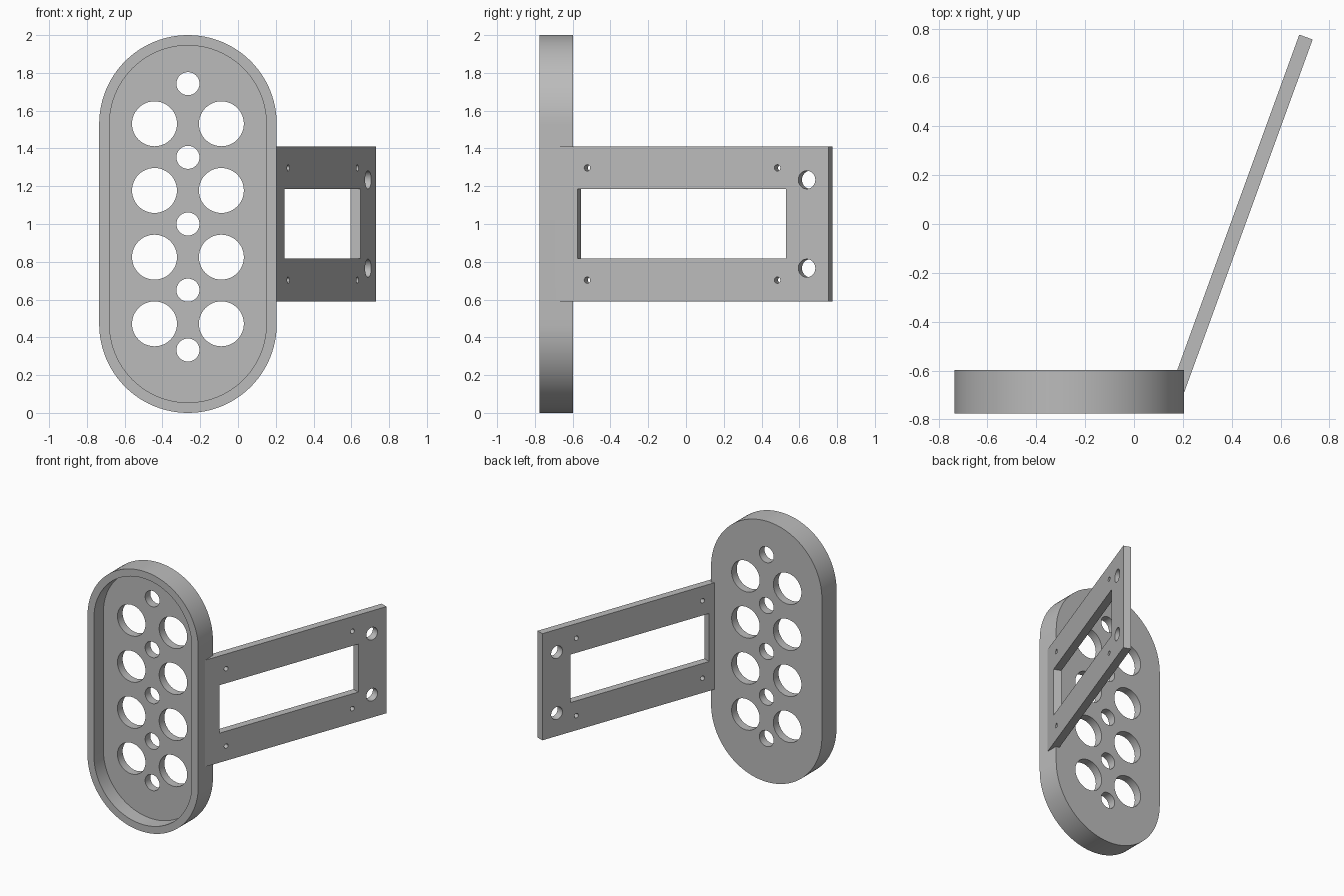
import bpy, bmesh
from math import sin, cos, pi, radians
from mathutils import Matrix, Vector

cube = bpy.data.objects.get("Cube")
if cube:
    bpy.data.objects.remove(cube, do_unlink=True)

grey = bpy.data.materials.new("plain grey")
grey.use_nodes = True
grey.diffuse_color = (0.5, 0.5, 0.5, 1)
grey.node_tree.nodes["Principled BSDF"].inputs["Base Color"].default_value = (0.5, 0.5, 0.5, 1)


def circle(x, y, r, n=48):
    return [(x + r * cos(2 * pi * i / n), y + r * sin(2 * pi * i / n)) for i in range(n)]


def rectangle(x0, x1, y0, y1):
    return [(x0, y0), (x1, y0), (x1, y1), (x0, y1)]


def stadium(r, half_straight, n=48):
    top = [(r * cos(pi * i / n), half_straight + r * sin(pi * i / n)) for i in range(n + 1)]
    return top + [(-x, -y) for x, y in top]


def prisms(name, outlines, low, high, frame):
    """Extrude closed outlines between two heights in a local frame."""
    bm = bmesh.new()
    for outline in outlines:
        face = bm.faces.new([bm.verts.new((x, y, low)) for x, y in outline])
        ext = bmesh.ops.extrude_face_region(bm, geom=[face])
        moved = [g for g in ext["geom"] if isinstance(g, bmesh.types.BMVert)]
        bmesh.ops.translate(bm, verts=moved, vec=(0, 0, high - low))
    bmesh.ops.recalc_face_normals(bm, faces=bm.faces)
    bm.transform(frame)
    mesh = bpy.data.meshes.new(name)
    bm.to_mesh(mesh)
    bm.free()
    mesh.materials.append(grey)
    obj = bpy.data.objects.new(name, mesh)
    bpy.context.collection.objects.link(obj)
    return obj


def cut(obj, cutter):
    """Subtract the cutter, apply, and remove it."""
    mod = obj.modifiers.new("cut", "BOOLEAN")
    mod.operation, mod.solver, mod.object = "DIFFERENCE", "EXACT", cutter
    bpy.ops.object.select_all(action="DESELECT")
    bpy.context.view_layer.objects.active = obj
    obj.select_set(True)
    bpy.ops.object.modifier_apply(modifier=mod.name)
    bpy.data.objects.remove(cutter, do_unlink=True)


def finish(obj):
    bpy.ops.object.select_all(action="DESELECT")
    bpy.context.view_layer.objects.active = obj
    obj.select_set(True)
    bpy.ops.object.shade_smooth_by_angle(angle=radians(30))


def make_frame(origin, along, normal):
    m = Matrix((along, Vector((0, 0, 1)), normal)).transposed().to_4x4()
    m.translation = origin
    return m


# Rounded tray, open to the front, with a raised rim
tray_frame = make_frame((-0.265, -0.597, 1), Vector((1, 0, 0)), Vector((0, -1, 0)))
tray = prisms("tray", [stadium(0.47, 0.53)], 0, 0.178, tray_frame)
cut(tray, prisms("recess_cutter", [stadium(0.415, 0.53)], 0.063, 0.3, tray_frame))

# Two columns of large holes and a centre column of small ones
holes = [circle(side * 0.177, 0.001 + 0.353 * row, 0.119)
         for side in (-1, 1) for row in (-1.5, -0.5, 0.5, 1.5)]
holes += [circle(0, z, 0.061) for z in (-0.667, -0.35, 0, 0.353, 0.743)]
cut(tray, prisms("hole_cutter", holes, -0.1, 0.12, tray_frame))
finish(tray)

# Slanted mounting arm, measured back from its far end
lean = radians(20)
arm_frame = make_frame((0.731, 0.755, 1), Vector((sin(lean), cos(lean), 0)),
                       Vector((cos(lean), -sin(lean), 0)))
arm = prisms("mounting_arm", [rectangle(-1.538, 0, -0.409, 0.409)], -0.058, 0, arm_frame)

# Window, screw holes and end holes
openings = [rectangle(-1.415, -0.239, -0.183, 0.185)]
for side in (-1, 1):
    openings += [circle(u, side * 0.297, 0.017, 24) for u in (-1.36, -0.289)]
    openings.append(circle(-0.123, side * 0.234, 0.048))
cut(arm, prisms("opening_cutter", openings, -0.2, 0.2, arm_frame))
finish(arm)
